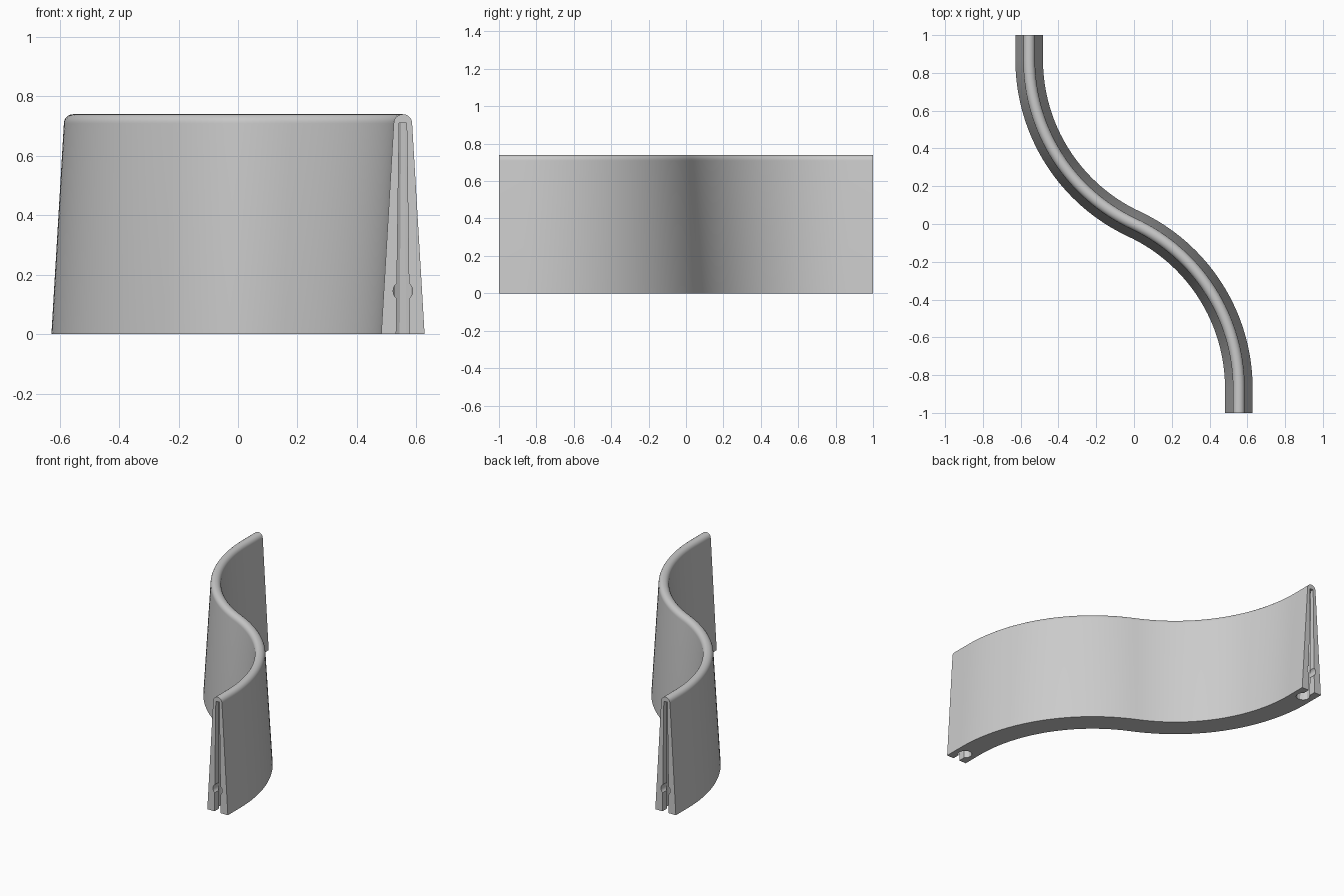
import bpy, bmesh
from math import sin, cos, pi, asin, radians
from mathutils import Vector

cube = bpy.data.objects.get("Cube")
if cube:
    bpy.data.objects.remove(cube, do_unlink=True)

HEIGHT = 0.74
BASE_HALF = 0.073      # half thickness at the floor
TOP_R = 0.031          # radius of the rounded rim
END_X = 0.555
STRAIGHT = 0.13        # straight run at each end
ARC_Y = 1 - STRAIGHT
RADIUS = (ARC_Y ** 2 + END_X ** 2) / (2 * END_X)
SWEEP = asin(ARC_Y / RADIUS)
STEPS = 32

gray = bpy.data.materials.new("light gray")
gray.use_nodes = True
gray.diffuse_color = (0.6, 0.6, 0.6, 1)
gray.node_tree.nodes["Principled BSDF"].inputs["Base Color"].default_value = (0.6, 0.6, 0.6, 1)


def loft(name, rings):
    """Closed rings joined side by side, with a cap on both ends."""
    bm = bmesh.new()
    loops = [[bm.verts.new(p) for p in ring] for ring in rings]
    n = len(loops[0])
    for a, b in zip(loops, loops[1:]):
        for i in range(n):
            j = (i + 1) % n
            bm.faces.new((a[i], a[j], b[j], b[i]))
    bm.faces.new(loops[0])
    bm.faces.new(loops[-1])
    bmesh.ops.recalc_face_normals(bm, faces=bm.faces)
    mesh = bpy.data.meshes.new(name)
    bm.to_mesh(mesh)
    bm.free()
    mesh.materials.append(gray)
    obj = bpy.data.objects.new(name, mesh)
    bpy.context.collection.objects.link(obj)
    return obj


# Tapered cross-section with a rounded rim: (offset across, height)
rim_z = HEIGHT - TOP_R
profile = [(-BASE_HALF, 0), (BASE_HALF, 0)]
profile += [(TOP_R * cos(pi * i / 12), rim_z + TOP_R * sin(pi * i / 12)) for i in range(13)]

# S-shaped path, a straight run then an arc, mirrored: (point, normal across)
front_half = [(Vector((END_X, -1, 0)), Vector((1, 0, 0)))]
for i in range(STEPS + 1):
    a = SWEEP * i / STEPS
    front_half.append((Vector((END_X - RADIUS + RADIUS * cos(a), -ARC_Y + RADIUS * sin(a), 0)),
                       Vector((cos(a), sin(a), 0))))
path = front_half + [(-p, n) for p, n in reversed(front_half[:-1])]

wall = loft("curved_wall", [[p + n * s + Vector((0, 0, z)) for s, z in profile] for p, n in path])

# Keyhole outline of the end slot: narrow neck and twelve-sided inner channel
NECK, BULB, DEPTH = 0.0225, 0.042, 0.08
neck_end = DEPTH - BULB * cos(asin(NECK / BULB))
keyhole = [(-NECK, -0.03), (NECK, -0.03), (NECK, neck_end)]
for i in range(10):
    a = radians(-45 + 30 * i)
    keyhole.append((BULB * cos(a), DEPTH + BULB * sin(a)))
keyhole.append((-NECK, neck_end))


def slot_ring(side, z):
    k = 1 - 0.44 * z / 0.71
    return [Vector((side * (END_X + u * k), side * (-1 + d * k), z)) for u, d in keyhole]


def hole_ring(side, d):
    return [Vector((side * (END_X + 0.033 * cos(2 * pi * i / 24)), side * (-1 + d),
                    0.145 + 0.033 * sin(2 * pi * i / 24))) for i in range(24)]


# Cut a slot and a small round hole into both ends
bpy.context.view_layer.objects.active = wall
for side in (1, -1):
    for cutter in (loft("slot_cutter", [slot_ring(side, z) for z in (-0.03, 0.71)]),
                   loft("hole_cutter", [hole_ring(side, d) for d in (-0.03, 0.08)])):
        cutter.hide_render = True
        mod = wall.modifiers.new("cut", 'BOOLEAN')
        mod.operation = 'DIFFERENCE'
        mod.solver = 'EXACT'
        mod.object = cutter
        bpy.ops.object.modifier_apply(modifier=mod.name)
        bpy.data.objects.remove(cutter, do_unlink=True)

bpy.ops.object.select_all(action='DESELECT')
wall.select_set(True)
bpy.ops.object.shade_smooth_by_angle(angle=radians(25))
